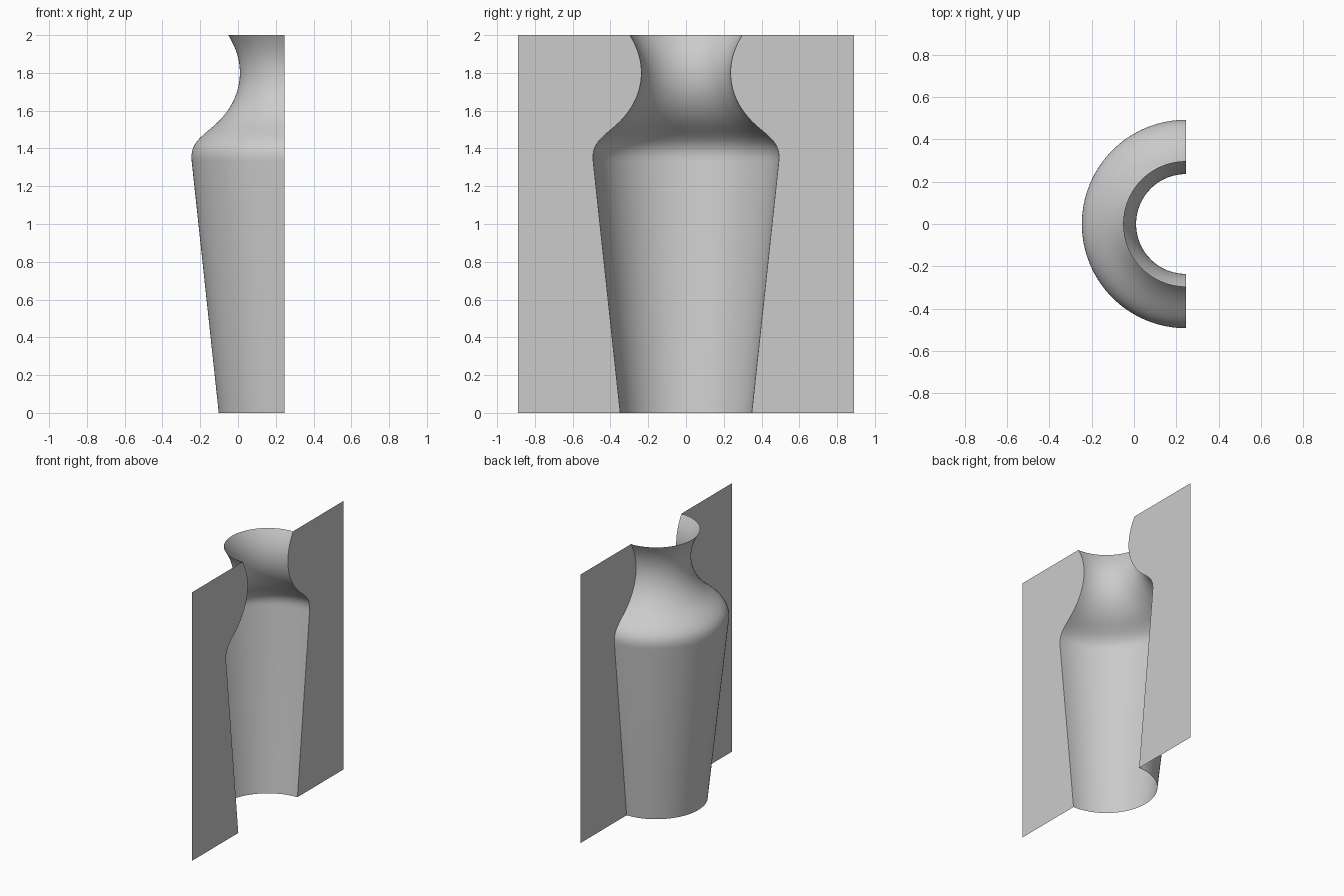
import bpy, bmesh, math
from mathutils import Vector
from mathutils.geometry import interpolate_bezier

if "Cube" in bpy.data.objects:
    bpy.data.objects.remove(bpy.data.objects["Cube"])

PLANE_X = 0.246    # flat parting face and axis of revolution
HALF_W = 0.89      # half width of the flat face
ARC_STEPS = 64


def curve(*pts, n=14):
    """Bezier samples without the first point."""
    p = [Vector((r, z, 0)) for r, z in pts]
    return [(v.x, v.y) for v in interpolate_bezier(*p, n)][1:]


# vase profile (radius, height): straight body, shoulder, neck, flared lip
profile = [(0.348, 0.0), (0.491, 1.33)]
profile += curve((0.491, 1.33), (0.502, 1.42), (0.45, 1.455), (0.385, 1.51))
profile += curve((0.385, 1.51), (0.30, 1.58), (0.236, 1.68), (0.236, 1.80))
profile += curve((0.236, 1.80), (0.236, 1.88), (0.262, 1.94), (0.297, 2.0))

# each row runs along the left flange, round the half vase, and out along the right flange
bm = bmesh.new()
rows = []
for r, z in profile:
    row = [bm.verts.new((PLANE_X, -HALF_W, z))]
    for i in range(ARC_STEPS + 1):
        a = math.pi * i / ARC_STEPS
        row.append(bm.verts.new((PLANE_X - r * math.sin(a), -r * math.cos(a), z)))
    row.append(bm.verts.new((PLANE_X, HALF_W, z)))
    rows.append(row)
for low, high in zip(rows, rows[1:]):
    for i in range(len(low) - 1):
        bm.faces.new((low[i], high[i], high[i + 1], low[i + 1]))

# half vase mould shell
mesh = bpy.data.meshes.new("half_vase_mould")
bm.to_mesh(mesh)
bm.free()
mould = bpy.data.objects.new("half_vase_mould", mesh)
bpy.context.collection.objects.link(mould)
bpy.context.view_layer.objects.active = mould
mould.select_set(True)
bpy.ops.object.shade_smooth_by_angle(angle=math.radians(30))
